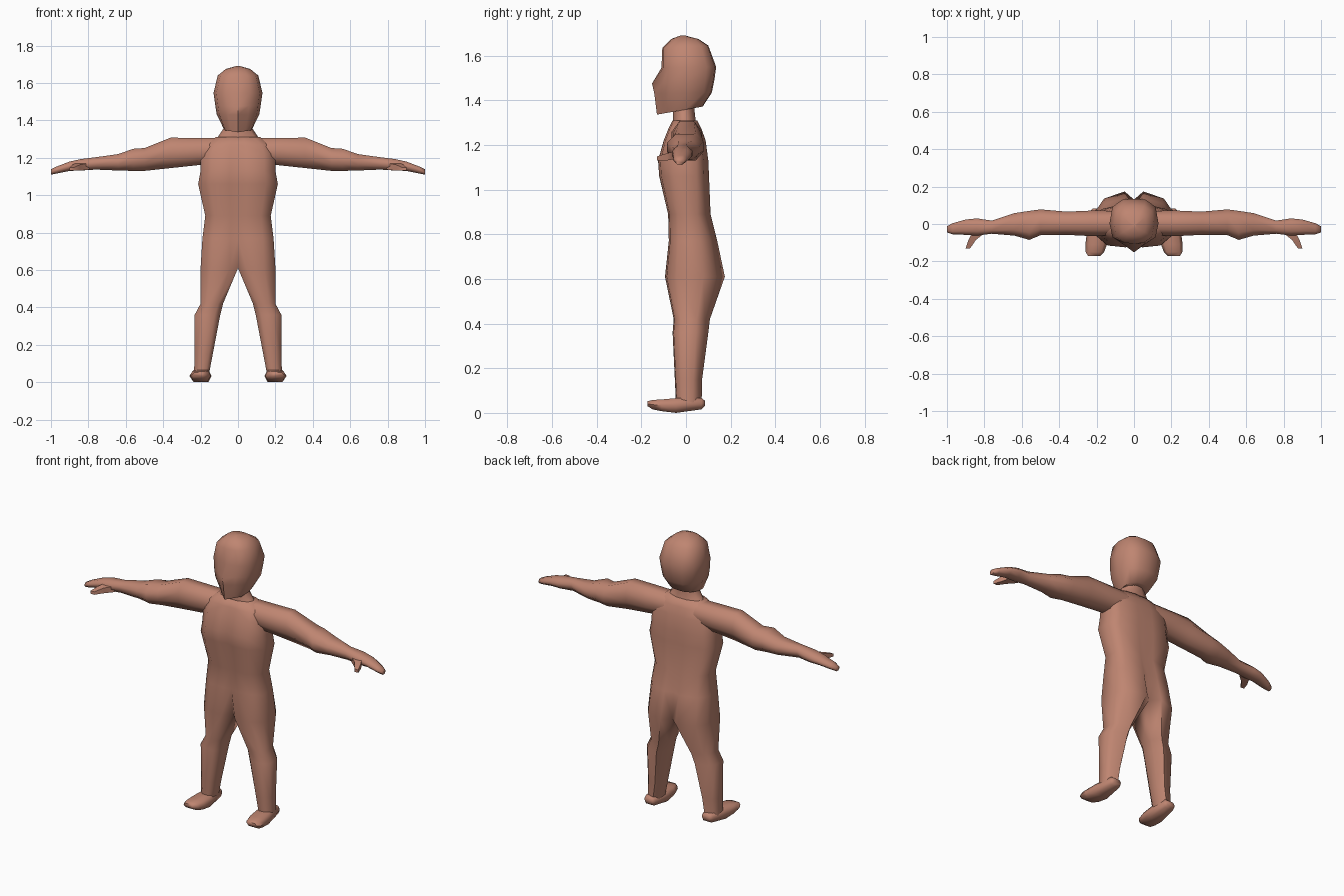
import bpy, bmesh, math
from mathutils import Vector

if "Cube" in bpy.data.objects:
    bpy.data.objects.remove(bpy.data.objects["Cube"])

skin = bpy.data.materials.new("warm_skin")
skin.diffuse_color = (0.52, 0.235, 0.165, 1)
skin.use_nodes = True
skin.node_tree.nodes["Principled BSDF"].inputs["Base Color"].default_value = skin.diffuse_color


def loft(name, rings, cap_start=True, cap_end=True, mirror=True, drop_centre=False):
    """Skin closed rings of points, optionally mirrored across x = 0."""
    bm = bmesh.new()
    vs = [[bm.verts.new(p) for p in r] for r in rings]
    n = len(rings[0])
    for a, b in zip(vs, vs[1:]):
        for i in range(n):
            j = (i + 1) % n
            bm.faces.new((a[i], a[j], b[j], b[i]))
    if cap_start:
        bm.faces.new(vs[0][::-1])
    if cap_end:
        bm.faces.new(vs[-1])
    if drop_centre:  # open the inner wall so the mirrored halves weld
        wall = [f for f in bm.faces if all(abs(v.co.x) < 1e-4 for v in f.verts)]
        bmesh.ops.delete(bm, geom=wall, context='FACES')
    bmesh.ops.recalc_face_normals(bm, faces=bm.faces)
    if drop_centre:  # an open shell: make sure the outer side faces outwards
        f = max(bm.faces, key=lambda f: f.calc_center_median().x)
        if f.normal.x < 0:
            bmesh.ops.reverse_faces(bm, faces=bm.faces)
    me = bpy.data.meshes.new(name)
    bm.to_mesh(me)
    bm.free()
    me.materials.append(skin)
    ob = bpy.data.objects.new(name, me)
    bpy.context.collection.objects.link(ob)
    if mirror:
        m = ob.modifiers.new("mirror", 'MIRROR')
        m.merge_threshold = 0.0005
    bpy.ops.object.select_all(action='DESELECT')
    ob.select_set(True)
    bpy.context.view_layer.objects.active = ob
    bpy.ops.object.shade_smooth_by_angle(angle=math.radians(65))
    return ob


# Torso and leg: z, inner x, outer x, front y, back y, front and back groove share
body = [
    (1.310, 0, .12, -.060, .050, .95, .95),
    (1.270, 0, .18, -.080, .070, .95, .95),
    (1.220, 0, .20, -.100, .088, .90, .95),
    (1.130, 0, .20, -.125, .100, .85, .92),
    (1.060, 0, .213, -.120, .103, .85, .90),
    (0.890, 0, .175, -.080, .110, .95, .90),
    (0.770, 0, .190, -.077, .140, .85, .85),
    (0.610, 0, .200, -.094, .174, .50, .75),
    (0.420, .08, .200, -.055, .107, .45, .50),
    (0.360, .095, .232, -.060, .100, .45, .50),
    (0.150, .135, .232, -.050, .072, .45, .50),
    (0.045, .155, .235, -.045, .070, .45, .50),
]


def body_ring(z, xi, xo, yf, yb, gf, gb):
    w = xo - xi
    pts = [(0, yf * gf), (.22, yf), (.7, yf * .92), (1, yf * .45),
           (1, yb * .45), (.8, yb * .78), (.25, yb), (0, yb * gb)]
    return [(xi + u * w, y, z) for u, y in pts]


loft("torso_and_legs", [body_ring(*r) for r in body], drop_centre=True)


# Eight-sided section across a limb running along x
def limb_ring(x, y0, y1, z0, z1):
    cy, cz, hy, hz = (y0 + y1) / 2, (z0 + z1) / 2, (y1 - y0) / 2, (z1 - z0) / 2
    pts = [(1, .35), (.5, 1), (-.5, 1), (-1, .35), (-1, -.35), (-.5, -1), (.5, -1), (1, -.35)]
    return [(x, cy + a * hy, cz + b * hz) for a, b in pts]


# Arm with flat mitten hand: x, back and front y, bottom and top z
arm = [
    (.10, -.06, .07, 1.17, 1.305),
    (.22, -.065, .072, 1.16, 1.305),
    (.36, -.058, .066, 1.145, 1.308),
    (.50, -.060, .078, 1.13, 1.252),
    (.56, -.085, .070, 1.13, 1.248),
    (.64, -.062, .058, 1.132, 1.220),
    (.76, -.052, .018, 1.137, 1.203),
    (.84, -.062, .030, 1.132, 1.193),
    (.90, -.058, .024, 1.130, 1.180),
    (.97, -.055, .004, 1.116, 1.153),
    (1.0, -.045, -.012, 1.110, 1.138),
]
loft("arm_and_hand", [limb_ring(*r) for r in arm], cap_start=False)

# Thumb: centre x, y, z and half sizes
thumb = [(.83, -.045, 1.155, .035, .018), (.865, -.085, 1.147, .020, .016), (.888, -.13, 1.14, .012, .009)]
loft("thumb", [[(x - a, y, z - b), (x + a, y, z - b), (x + a, y, z + b), (x - a, y, z + b)]
               for x, y, z, a, b in thumb])

# Foot: y, inner and outer x, bottom and top z
foot = [
    (.084, .165, .220, .030, .055),
    (.070, .155, .232, .016, .066),
    (-.045, .142, .252, .000, .066),
    (-.110, .145, .260, .008, .060),
    (-.150, .160, .258, .016, .058),
    (-.172, .180, .245, .030, .052),
]


def foot_ring(y, x0, x1, z0, z1):
    m, e = (z0 + z1) / 2, (x1 - x0) * .15
    return [(x0, y, m), (x0 + e, y, z0), (x1 - e, y, z0), (x1, y, m), (x1 - e, y, z1), (x0 + e, y, z1)]


loft("foot", [foot_ring(*r) for r in foot])

# Neck, flaring into the shoulders
neck = [(1.29, .13, -.06, .05), (1.315, .105, -.06, .045), (1.36, .075, -.06, .04), (1.42, .07, -.055, .045)]
loft("neck", [[(hx * math.cos(t), (yf + yb) / 2 + (yb - yf) / 2 * math.sin(t), z)
               for t in (k * math.pi / 5 for k in range(10))] for z, hx, yf, yb in neck],
     cap_start=False, cap_end=False, mirror=False)

# Head: z at front, z at back, half width, brow, profile and back y
head = [
    (1.350, 1.375, .025, -.060, -.070, .040),
    (1.336, 1.372, .078, -.095, -.130, .075),
    (1.430, 1.435, .114, -.108, -.142, .116),
    (1.475, 1.490, .122, -.108, -.152, .127),
    (1.545, 1.550, .131, -.100, -.110, .135),
    (1.635, 1.645, .108, -.100, -.106, .100),
    (1.675, 1.675, .065, -.060, -.065, .055),
    (1.690, 1.690, .012, -.025, -.025, -.005),
]


def head_ring(zf, zb, hx, yc, yf, yb):
    half = [(0, yf), (.48, yc), (.88, yc * .7), (1, yc * .1 + yb * .1), (.88, yb * .68), (.48, yb * .96)]
    pts = half + [(0, yb)] + [(-u, y) for u, y in half[:0:-1]]
    return [(u * hx, y, zf + (zb - zf) * (y - yf) / (yb - yf)) for u, y in pts]


loft("head", [head_ring(*r) for r in head], mirror=False)
